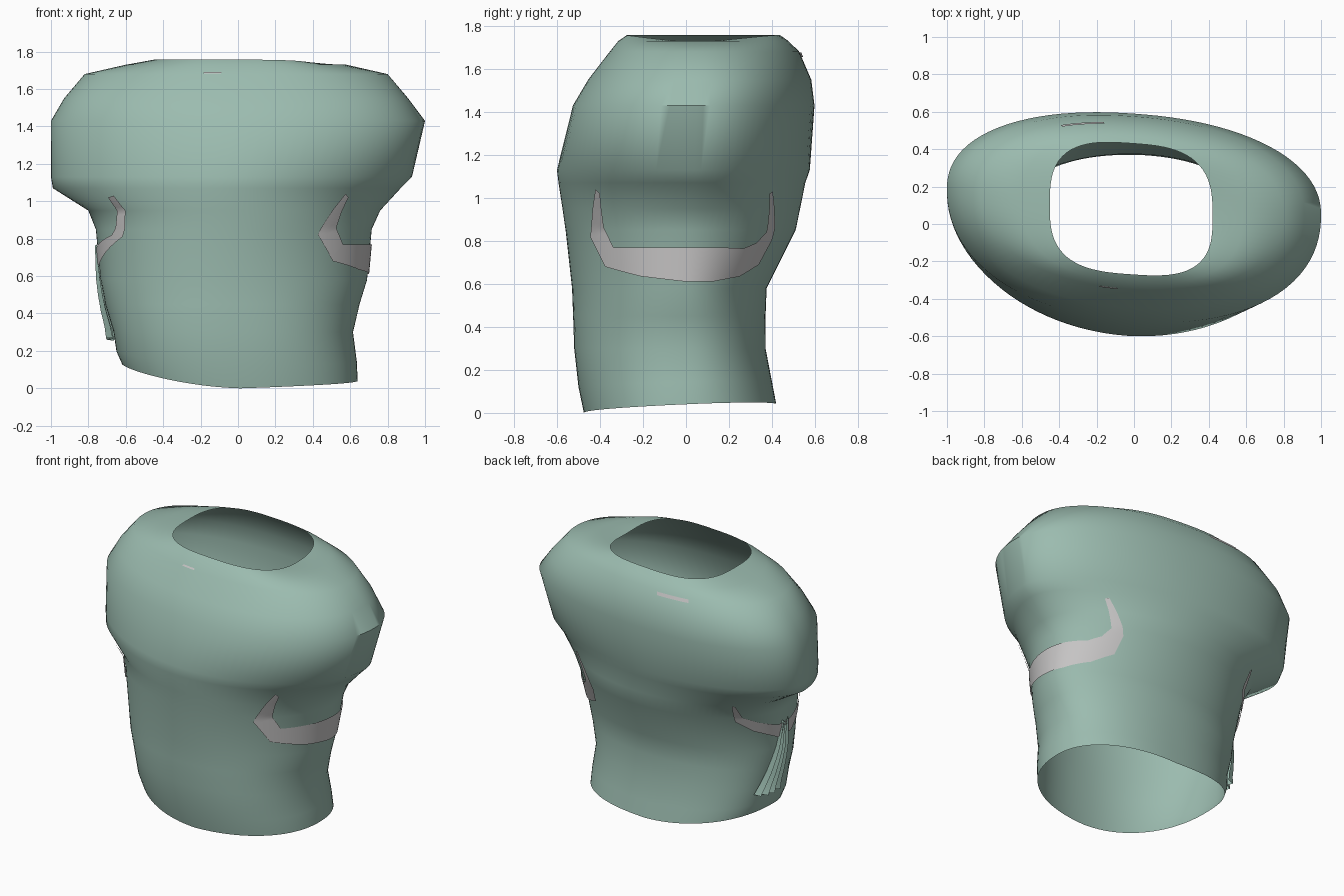
import bpy, math

if "Cube" in bpy.data.objects:
    bpy.data.objects.remove(bpy.data.objects["Cube"])

PI = math.pi


def material(name, rgb):
    m = bpy.data.materials.new(name)
    m.diffuse_color = (*rgb, 1)
    m.use_nodes = True
    m.node_tree.nodes["Principled BSDF"].inputs["Base Color"].default_value = m.diffuse_color
    return m


GREEN = material("sage green", (0.33, 0.50, 0.43))
GREY = material("pale grey", (0.58, 0.57, 0.57))

# Torso sections: z, left x, right x, front y, back y, side y, roundness
RINGS = [
    (0.00, -.62, .64, -.475, .42, .00, 2.2),
    (0.12, -.65, .635, -.50, .40, .00, 2.2),
    (0.30, -.665, .615, -.52, .37, .00, 2.2),
    (0.45, -.71, .65, -.525, .37, .00, 2.1),
    (0.58, -.735, .69, -.53, .375, .00, 2.0),
    (0.85, -.76, .715, -.56, .51, .02, 2.0),
    (0.95, -.80, .76, -.575, .53, .05, 2.0),
    (1.07, -.99, .87, -.595, .55, .09, 1.9),
    (1.13, -1.0, .93, -.60, .57, .10, 1.95),
    (1.43, -1.0, 1.0, -.52, .59, .12, 2.2),
    (1.55, -.93, .91, -.45, .575, .12, 2.2),
    (1.68, -.82, .80, -.35, .52, .10, 2.2),
    (1.73, -.60, .58, -.31, .47, .08, 2.5),
    (1.757, -.45, .42, -.27, .43, .07, 3.0),
]


def surf(t, z, off=0.0):
    """Point on the torso at angle t (0 = right, pi/2 = back) and height z."""
    z = min(max(z, RINGS[0][0]), RINGS[-1][0])
    k = next(i for i in range(len(RINGS) - 1) if z <= RINGS[i + 1][0])
    lo, hi = RINGS[k], RINGS[k + 1]
    f = (z - lo[0]) / (hi[0] - lo[0])
    _, x0, x1, y0, y1, cy, n = [a + (b - a) * f for a, b in zip(lo, hi)]
    c, s = math.cos(t), math.sin(t)
    r = (abs(c) ** n + abs(s) ** n) ** (-1 / n)
    cx = (x0 + x1) / 2
    x = cx + (x1 - x0) / 2 * r * c + off * c
    y = cy + ((y1 - cy) if s > 0 else (cy - y0)) * r * s + off * s
    # the shoulders are twisted slightly
    y -= 0.07 * x * min(max((z - 0.85) / 0.3, 0), 1)
    # uneven hem and neck edge
    hem = max(0, 1 - z / 0.3)
    lift = hem * (0.04 * (1 + s) / 2 + 0.02 * abs(c) + 0.09 * max(0, -c) ** 2)
    dip = 0.03 * max(0, c) ** 4 * max(0, (z - 1.73) / 0.027)
    return (x, y, z + lift - dip)


def sheet(name, rows, mat, closed=False, angle=50):
    """Skin a grid of points; rows run upwards, columns counter-clockwise."""
    w = len(rows[0])
    verts = [p for row in rows for p in row]
    faces = []
    for j in range(len(rows) - 1):
        for i in range(w if closed else w - 1):
            i2 = (i + 1) % w
            faces.append((j * w + i, j * w + i2, (j + 1) * w + i2, (j + 1) * w + i))
    me = bpy.data.meshes.new(name)
    me.from_pydata(verts, [], faces)
    me.materials.append(mat)
    ob = bpy.data.objects.new(name, me)
    bpy.context.collection.objects.link(ob)
    bpy.context.view_layer.objects.active = ob
    ob.select_set(True)
    bpy.ops.object.shade_smooth_by_angle(angle=math.radians(angle))
    ob.select_set(False)
    return ob


def refine(pts, n=8):
    out = []
    for a, b in zip(pts, pts[1:]):
        out += [[p + (q - p) * i / n for p, q in zip(a, b)] for i in range(n)]
    return out + [pts[-1]]


def patch(name, pts, left=False):
    """Thin plate between two edges, each point = outer t, z, inner t, z."""
    pts = refine(pts)
    if left:
        pts = [(PI - a, b, PI - c, d) for a, b, c, d in reversed(pts)]
    rows = []
    for j in range(9):
        f = j / 8
        rows.append([surf(a + (c - a) * f, b + (d - b) * f, 0.008)
                     for a, b, c, d in pts])
    return sheet(name, rows, GREY)


# Torso shell, open at neck and hem
heights = [r[0] for r in RINGS]
sheet("torso_shell", [[surf(2 * PI * i / 96, z) for i in range(96)] for z in heights],
      GREEN, closed=True)

# Pale underarm bands
patch("right_underarm_band", [
    (-.79, 1.04, -.75, 1.02), (-.92, .82, -.75, .86), (-.76, .68, -.66, .77),
    (-.40, .635, -.40, .77), (0, .61, 0, .77), (.30, .61, .30, .77),
    (.65, .635, .58, .765), (.88, .69, .72, .79), (.93, .80, .80, .84),
    (.84, 1.03, .80, 1.02)])
patch("left_underarm_band", [
    (-.79, 1.03, -.72, 1.02), (-.69, .87, -.58, .87), (-.64, .81, -.50, .82),
    (-.15, .66, -.10, .755), (.15, .66, .15, .75), (.50, .74, .42, .80),
    (.68, .82, .60, .85), (.72, .96, .68, .95)], left=True)

# Small pale marks below the neck
patch("front_neck_mark", [(-PI / 2 - .22, 1.683, -PI / 2 - .22, 1.692),
                          (-PI / 2 - .10, 1.683, -PI / 2 - .10, 1.692)])
patch("back_neck_mark", [(PI / 2 + .18, 1.655, PI / 2 + .18, 1.675),
                         (PI / 2 + .46, 1.655, PI / 2 + .46, 1.675)])

# Pleated fabric tail hanging at the left side
rows = []
for j in range(7):
    f = j / 6
    row = []
    for i in range(9):
        g = i / 8
        u = (0.42 - 0.50 * g) * (1 - f) + (0.06 - 0.12 * g) * f
        z = 0.22 + 0.06 * abs(g - 0.5) + f * 0.52
        row.append(surf(PI - u, z, (0.045 if i % 2 else 0.01) * (1 - 0.7 * f)))
    rows.append(row)
sheet("side_fabric_tail", rows, GREEN, angle=25)
